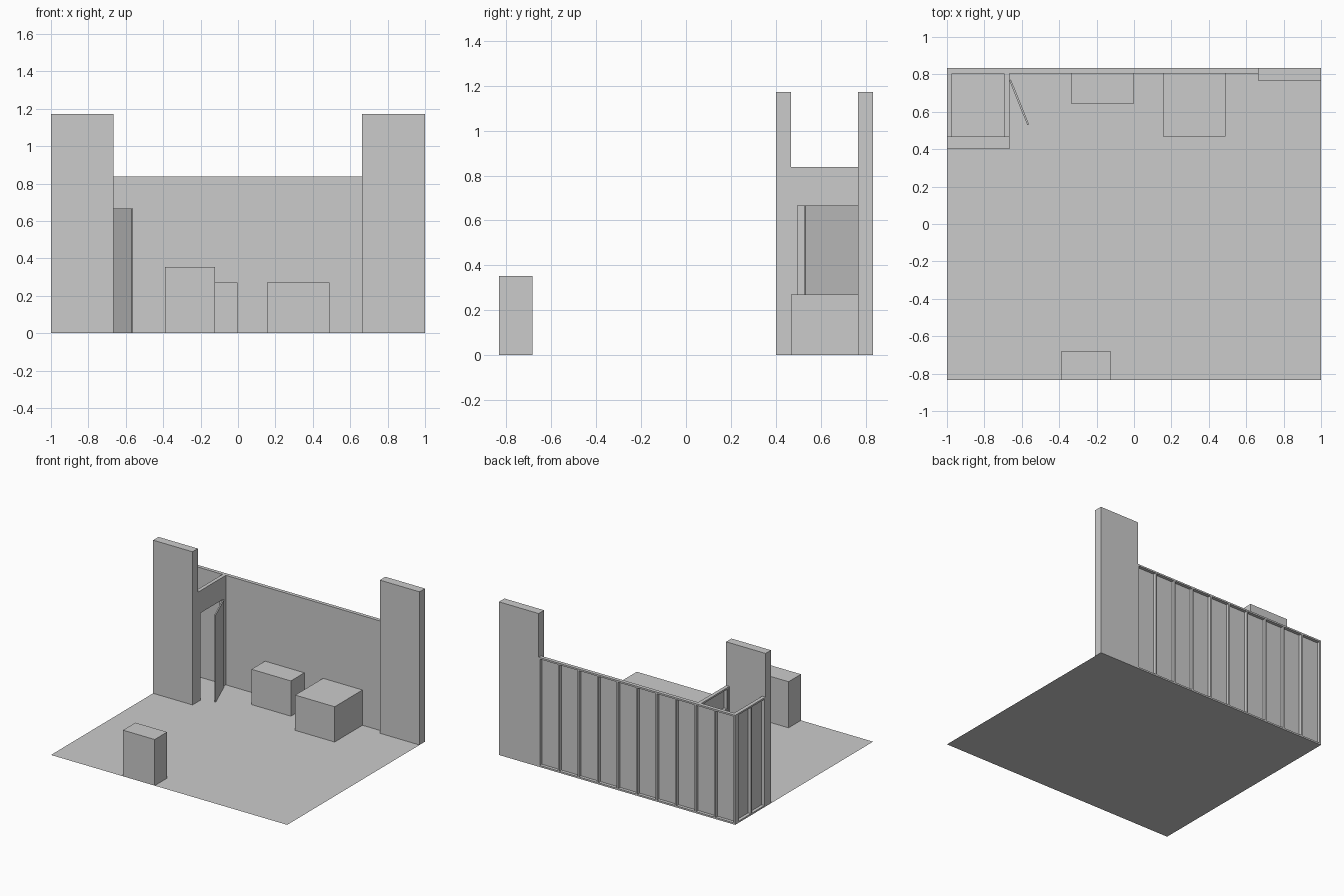
import bpy, bmesh, math
from mathutils import Matrix, Vector

if "Cube" in bpy.data.objects:
    bpy.data.objects.remove(bpy.data.objects["Cube"])

FT = 1 / 12                       # one foot of the set in model units
WALL_H, THICK, SKIN, STUD = 0.838, 0.028, 0.004, 0.0125


def build(name, boxes, matrix=None):
    """One object from a list of (min corner, max corner) boxes."""
    bm = bmesh.new()
    for lo, hi in boxes:
        lo, hi = Vector(lo), Vector(hi)
        m = Matrix.Translation((lo + hi) / 2) @ Matrix.Diagonal((*(hi - lo), 1))
        bmesh.ops.create_cube(bm, size=1, matrix=m)
    mesh = bpy.data.meshes.new(name)
    bm.to_mesh(mesh)
    bm.free()
    ob = bpy.data.objects.new(name, mesh)
    bpy.context.collection.objects.link(ob)
    if matrix:
        ob.matrix_world = matrix
    return ob


def flat(name, length, bays, matrix, door=None):
    """Framed scenery flat: runs along local x, skin at y=0, framing behind at +y."""
    h, t, s, w = WALL_H, THICK, SKIN, STUD
    boxes = [((0, s, h - w), (length, t, h))]
    if door:
        a, b, dh = door
        boxes += [((0, 0, 0), (a, s, h)), ((b, 0, 0), (length, s, h)),
                  ((a, 0, dh), (b, s, h)),
                  ((a, s, dh), (b, t, dh + w))]
        boxes += [((p, s, 0), (p + w, t, h - w))
                  for p in (0, a - w, b, length - w)]
    else:
        boxes += [((0, 0, 0), (length, s, h)), ((0, s, 0), (length, t, w))]
        for i in range(bays + 1):
            x = i * (length - w) / bays
            boxes.append(((x, s, w), (x + w, t, h - w)))
    return build(name, boxes, matrix)


# stage floor
bpy.ops.mesh.primitive_plane_add(size=1)
floor = bpy.context.object
floor.name = "stage_floor"
floor.scale = (24 * FT, 20 * FT, 1)

Y1 = 10 * FT
YW = Y1 - THICK

# back wall, framing facing the rear
flat("back_wall", 20 * FT, 10, Matrix.Translation((-1, YW, 0)))

# side wall at far left, framing facing outward (-x)
turn = Matrix.Rotation(math.pi / 2, 4, "Z")
y0 = 0.467
flat("side_wall", YW - y0, 2, Matrix.Translation((-1 + THICK, y0, 0)) @ turn)

# wall holding the doorway
flat("door_wall", YW - y0, 2, Matrix.Translation((-8 * FT, y0, 0)) @ turn,
     door=(0.03, 0.303, 8 * FT))

# door standing ajar, hinged near the back wall
hinge, tip = Vector((-0.667, 0.768, 0)), Vector((-0.57, 0.528, 0))
d = tip - hinge
build("door", [((0, 0, 0), (d.length, 0.01, 8 * FT))],
      Matrix.Translation(hinge) @ Matrix.Rotation(math.atan2(d.y, d.x), 4, "Z"))

# tall masking columns either side
build("left_column", [((-1, 0.402, 0), (-8 * FT, y0, 1.172))])
build("right_column", [((8 * FT - 0.003, 0.767, 0), (1, Y1, 1.172))])

# furniture blocks
build("cabinet", [((-0.335, 0.642, 0), (-0.002, YW, 0.27))])
build("desk", [((0.156, 0.469, 0), (0.49, YW, 0.27))])
build("front_counter", [((-0.39, -Y1, 0), (-0.122, -0.683, 0.353))])
